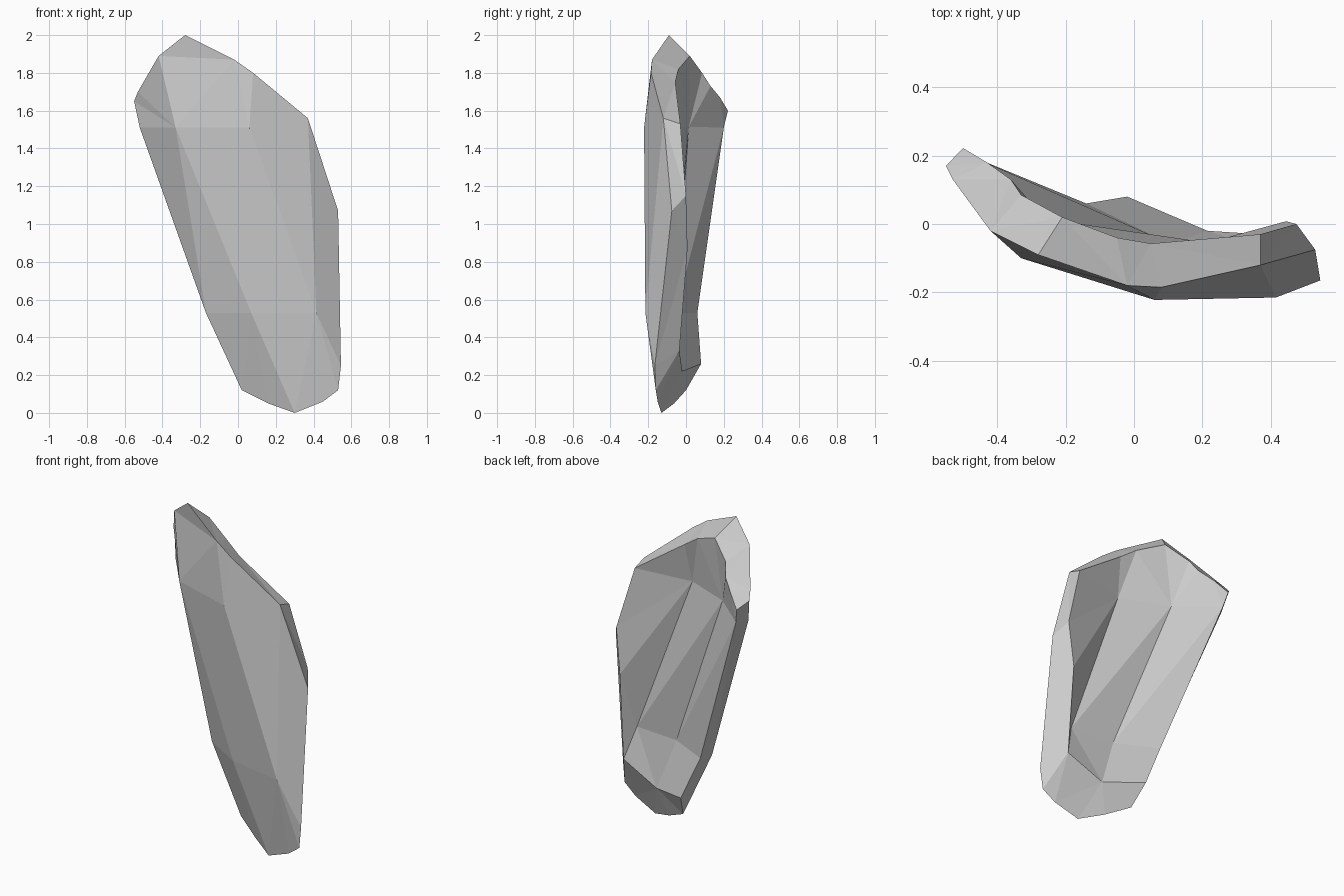
import bpy, bmesh
from mathutils import Vector
from mathutils.geometry import delaunay_2d_cdt

if "Cube" in bpy.data.objects:
    bpy.data.objects.remove(bpy.data.objects["Cube"])

# Outer (front) outline, from the peak down the left side and back up
front_rim = [(-.28, -.09, 2), (-.42, -.02, 1.89), (-.53, .13, 1.70), (-.55, .17, 1.65),
             (-.52, .135, 1.51), (-.17, -.01, .53), (.02, 0, .12), (.16, -.063, .05),
             (.30, -.13, 0), (.45, -.15, .06), (.53, -.16, .12), (.545, -.165, .25),
             (.53, -.075, 1.07), (.37, -.12, 1.56), (.08, -.185, 1.80), (-.02, -.18, 1.87)]
# Bulging points and creases inside the front outline
front_in = [(-.33, -.10, 1.51), (.06, -.222, 1.51), (.07, -.15, .53), (.415, -.215, .53)]
front_creases = [(4, 16), (16, 17), (17, 13), (16, 18), (17, 18), (17, 19), (5, 18), (18, 19),
                 (18, 8), (19, 10), (19, 11), (19, 13), (16, 1), (17, 14)]

# Inner (back) outline, same direction
back_rim = [(-.21, .02, 1.89), (-.33, .085, 1.80), (-.36, .13, 1.73), (-.43, .18, 1.67),
            (-.50, .222, 1.60), (-.48, .20, 1.51), (-.14, .06, .53), (-.02, .08, .26),
            (.215, -.02, .22), (.45, -.035, .33), (.445, .008, .87), (.475, 0, 1.15),
            (.37, -.03, 1.53), (.05, -.057, 1.75), (-.05, -.04, 1.82)]
# Hollow points and creases inside the back outline
back_in = [(-.26, .015, 1.515), (.03, -.105, 1.51), (.105, -.057, .53), (.39, -.08, .53)]
back_creases = [(5, 15), (15, 16), (15, 17), (16, 18), (15, 18), (5, 17), (6, 17), (17, 18),
                (18, 9), (16, 13), (15, 0), (17, 8)]

bm = bmesh.new()


def skin(rim, inner, creases):
    """Triangulate an outline with creases, seen from the front; return its rim."""
    pts = rim + inner
    verts = [bm.verts.new(p) for p in pts]
    n = len(rim)
    edges = [(i, (i + 1) % n) for i in range(n)] + creases
    flat = [Vector((x, z)) for x, y, z in pts]
    _, _, tris, orig, _, _ = delaunay_2d_cdt(flat, edges, [], 1, 1e-5)
    for t in tris:
        bm.faces.new([verts[orig[i][0]] for i in t])
    return verts[:n]


def bridge(a, b):
    """Join two closed rims, always taking the shorter diagonal."""
    i = j = 0
    na, nb = len(a), len(b)
    while i < na or j < nb:
        p, q = a[i % na], b[j % nb]
        p2, q2 = a[(i + 1) % na], b[(j + 1) % nb]
        if j == nb or (i < na and (p2.co - q.co).length < (q2.co - p.co).length):
            bm.faces.new((p, p2, q))
            i += 1
        else:
            bm.faces.new((p, q2, q))
            j += 1


# Curved plate: front skin, back skin, thick edge
bridge(skin(front_rim, front_in, front_creases), skin(back_rim, back_in, back_creases))
bmesh.ops.recalc_face_normals(bm, faces=bm.faces)
mesh = bpy.data.meshes.new("curved_plate")
bm.to_mesh(mesh)
bm.free()
bpy.context.collection.objects.link(bpy.data.objects.new("curved_plate", mesh))
